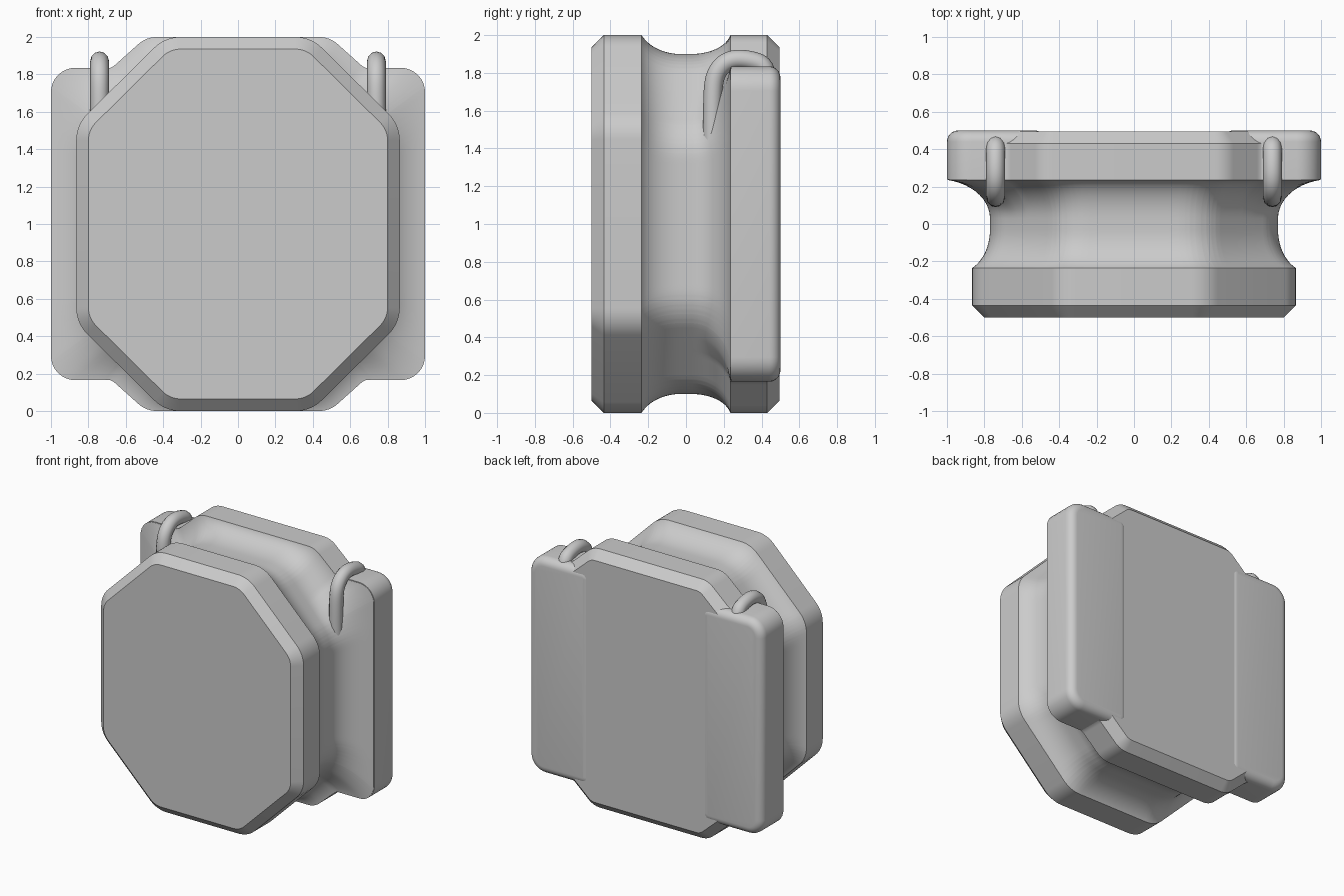
import bpy, bmesh, math
from mathutils import Vector

cube = bpy.data.objects.get("Cube")
if cube:
    bpy.data.objects.remove(cube)

MID = 1.0      # height of the core axis
EDGE = 0.235   # where the waist meets the two end plates


def mirrored(quarter):
    """Full counter-clockwise outline from (x, z, corner radius) in the first quadrant."""
    right = [(x, -z, r) for x, z, r in reversed(quarter)] + quarter
    return right + [(-x, z, r) for x, z, r in reversed(right)]


def inset(outline, d):
    """Mitred inward offset; convex corners lose radius, hollow ones gain it."""
    out = []
    for i, (x, z, r) in enumerate(outline):
        p = Vector((x, z))
        a = (p - Vector(outline[i - 1][:2])).normalized()
        b = (Vector(outline[(i + 1) % len(outline)][:2]) - p).normalized()
        na, nb = Vector((-a.y, a.x)), Vector((-b.y, b.x))
        q = p + (na + nb) * d / (1 + na.dot(nb))
        turn = a.x * b.y - a.y * b.x
        out.append((q.x, q.y, max(r - d if turn > 0 else r + d, 0.01)))
    return out


def rounded(outline, steps=8):
    """Replace each corner with a circular fillet."""
    pts = []
    for i, (x, z, r) in enumerate(outline):
        p = Vector((x, z))
        u = (Vector(outline[i - 1][:2]) - p).normalized()
        v = (Vector(outline[(i + 1) % len(outline)][:2]) - p).normalized()
        half = u.angle(v) / 2
        c = p + (u + v).normalized() * r / math.sin(half)
        s = p + u * r / math.tan(half) - c
        sweep = math.pi - 2 * half
        if u.x * v.y - u.y * v.x > 0:
            sweep = -sweep
        for k in range(steps + 1):
            t = sweep * k / steps
            pts.append(c + Vector((s.x * math.cos(t) - s.y * math.sin(t),
                                   s.x * math.sin(t) + s.y * math.cos(t))))
    return pts


def loft(name, rings, caps=True, angle=30):
    """Skin a list of (y, outline points) rings into one object."""
    bm = bmesh.new()
    loops = [[bm.verts.new((p.x, y, p.y + MID)) for p in pts] for y, pts in rings]
    n = len(loops[0])
    for a, b in zip(loops, loops[1:]):
        for i in range(n):
            j = (i + 1) % n
            bm.faces.new((a[i], a[j], b[j], b[i]))
    if caps:
        bm.faces.new(loops[0])
        bm.faces.new(list(reversed(loops[-1])))
    bmesh.ops.recalc_face_normals(bm, faces=bm.faces)
    mesh = bpy.data.meshes.new(name)
    bm.to_mesh(mesh)
    bm.free()
    ob = bpy.data.objects.new(name, mesh)
    bpy.context.collection.objects.link(ob)
    smooth(ob, angle)
    return ob


def smooth(ob, angle):
    bpy.ops.object.select_all(action='DESELECT')
    ob.select_set(True)
    bpy.context.view_layer.objects.active = ob
    bpy.ops.object.shade_smooth_by_angle(angle=math.radians(angle))


def radius_at(pts, ang):
    """Distance from the axis to the outline along an angle."""
    d = Vector((math.cos(ang), math.sin(ang)))
    best = 0
    for i, q in enumerate(pts):
        p = pts[i - 1]
        e = q - p
        den = d.x * e.y - d.y * e.x
        if abs(den) < 1e-9:
            continue
        s = (p.x * d.y - p.y * d.x) / den
        if -1e-6 <= s <= 1 + 1e-6:
            best = max(best, (p.x * e.y - p.y * e.x) / den)
    return best


flange = mirrored([(0.865, 0.53, 0.2), (0.39, 1.0, 0.2)])
waist = mirrored([(0.77, 0.46, 0.3), (0.37, 0.9, 0.3)])
plate = mirrored([(0.995, 0.83, 0.12), (0.68, 0.83, 0.08), (0.49, 1.0, 0.15)])

# Chamfered front flange
CH = 0.065
loft("front_flange", [(-0.5, rounded(inset(flange, CH))),
                      (-0.5 + CH, rounded(flange)), (-EDGE, rounded(flange))])

# Chamfered back plate with side ears
loft("back_plate", [(EDGE, rounded(plate)), (0.495 - CH, rounded(plate)),
                    (0.495, rounded(inset(plate, CH)))])

# Hollow waist flaring out to both plates
outlines = [rounded(o) for o in (flange, waist, plate)]
angles = sorted({round(math.atan2(p.y, p.x), 4) for o in outlines for p in o}
                | {round(math.tau * k / 96 - math.pi, 4) for k in range(96)})
front_r, waist_r, back_r = [[radius_at(o, a) for a in angles] for o in outlines]


def flare_rings(end_r, side, bend, steps=12):
    rings = []
    for k in range(steps + 1):
        t = math.sin(math.pi / 2 * k / steps)
        f = (1 - math.sqrt(1 - (bend * t) ** 2)) / (1 - math.sqrt(1 - bend ** 2))
        y = side * (0.03 + (EDGE - 0.03) * t)
        rings.append((y, [Vector((math.cos(a), math.sin(a))) * (w + (e - w) * f)
                          for a, w, e in zip(angles, waist_r, end_r)]))
    return rings


loft("waist", flare_rings(front_r, -1, 0.9)[::-1] + flare_rings(back_r, 1, 0.98),
     caps=False, angle=50)

# Rounded terminal pads and lead wires, one pair per side
FILLET = 0.06
for side, label in ((1, "left"), (-1, "right")):
    pad = [(0.47, -0.835, 0.07), (1.0, -0.835, 0.13), (1.0, 0.835, 0.13), (0.47, 0.835, 0.07)]
    if side < 0:
        pad = [(-x, z, r) for x, z, r in reversed(pad)]
    rings = [(EDGE + 0.003, rounded(pad))]
    for k in range(7):
        t = math.pi / 2 * k / 6
        rings.append((0.5 - FILLET + FILLET * math.sin(t),
                      rounded(inset(pad, FILLET * (1 - math.cos(t))))))
    loft(label + "_terminal_pad", rings, angle=40)

    curve = bpy.data.curves.new(label + "_lead_wire", 'CURVE')
    curve.dimensions = '3D'
    curve.bevel_depth = 0.05
    curve.bevel_resolution = 4
    curve.use_fill_caps = True
    path = [(0.14, 1.3), (0.14, 1.5), (0.14, 1.68), (0.15, 1.8), (0.22, 1.87),
            (0.3, 1.875), (0.37, 1.86), (0.42, 1.84), (0.43, 1.77)]
    spline = curve.splines.new('NURBS')
    spline.points.add(len(path) - 1)
    for pt, (y, z) in zip(spline.points, path):
        pt.co = (side * 0.74, y, z, 1)
    spline.use_endpoint_u = True
    spline.order_u = 4
    spline.resolution_u = 6
    wire = bpy.data.objects.new(label + "_lead_wire", curve)
    bpy.context.collection.objects.link(wire)
    bpy.ops.object.select_all(action='DESELECT')
    wire.select_set(True)
    bpy.context.view_layer.objects.active = wire
    bpy.ops.object.convert(target='MESH')
    smooth(wire, 50)
